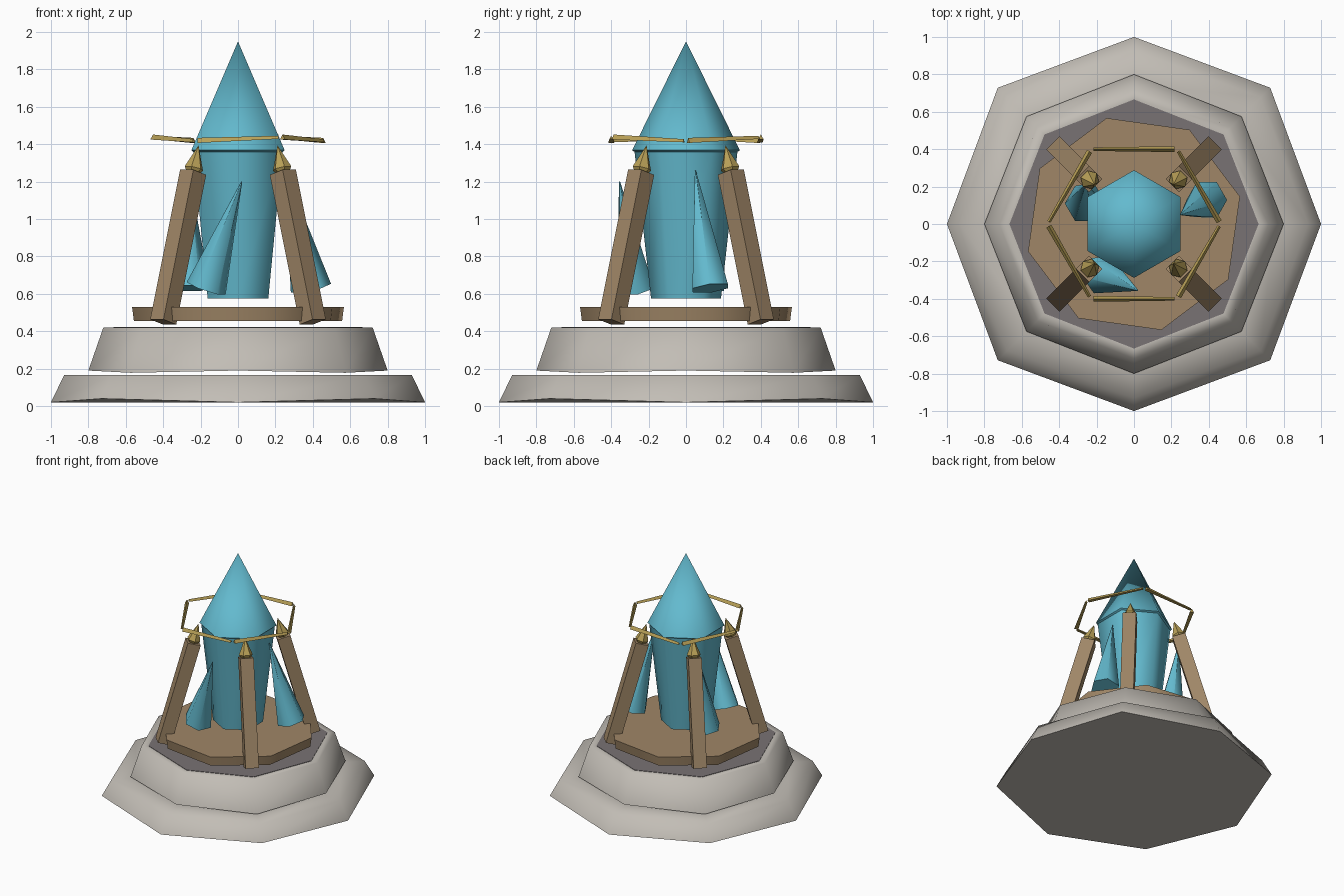
import bpy
from math import cos, sin, pi, radians
from mathutils import Vector

if "Cube" in bpy.data.objects:
    bpy.data.objects.remove(bpy.data.objects["Cube"], do_unlink=True)


def material(name, r, g, b):
    m = bpy.data.materials.new(name)
    m.use_nodes = True
    m.diffuse_color = (r, g, b, 1)
    m.node_tree.nodes["Principled BSDF"].inputs["Base Color"].default_value = (r, g, b, 1)
    return m


stone = material("pale stone", 0.54, 0.51, 0.465)
slate = material("dark stone", 0.19, 0.17, 0.175)
wood = material("brown wood", 0.35, 0.24, 0.135)
teal = material("teal paint", 0.125, 0.49, 0.62)
gold = material("gold", 0.48, 0.35, 0.095)


def loft(name, rings, sides, mat, turn=0.0, diagonal=1.0, sag=0.0, smooth=65):
    """Stack of polygon rings (radius, z); radius 0 makes a point.
    Odd corners are scaled by diagonal, and raised by sag on the lowest ring."""
    verts, faces, loops = [], [], []
    for level, (r, z) in enumerate(rings):
        loop = []
        for i in range(1 if r == 0 else sides):
            a = turn + 2 * pi * i / sides
            odd = i % 2
            k = r * (diagonal if odd else 1)
            lift = sag if odd and level == 0 else 0
            loop.append(len(verts))
            verts.append((k * cos(a), k * sin(a), z + lift))
        loops.append(loop)
    for low, high in zip(loops, loops[1:]):
        for i in range(sides):
            j = (i + 1) % sides
            if len(low) == 1:
                faces.append((low[0], high[j], high[i]))
            elif len(high) == 1:
                faces.append((low[i], low[j], high[0]))
            else:
                faces.append((low[i], low[j], high[j], high[i]))
    if len(loops[0]) > 1:
        faces.append(loops[0][::-1])
    if len(loops[-1]) > 1:
        faces.append(loops[-1])
    mesh = bpy.data.meshes.new(name)
    mesh.from_pydata(verts, [], faces)
    mesh.materials.append(mat)
    ob = bpy.data.objects.new(name, mesh)
    bpy.context.collection.objects.link(ob)
    if smooth:
        bpy.ops.object.select_all(action="DESELECT")
        ob.select_set(True)
        bpy.context.view_layer.objects.active = ob
        bpy.ops.object.shade_smooth_by_angle(angle=radians(smooth))
    return ob


def bar(name, start, end, r0, r1, sides, mat, turn=0.0, smooth=0):
    """Tapered prism or cone running from start to end."""
    start, end = Vector(start), Vector(end)
    axis = end - start
    ob = loft(name, [(r0, 0), (r1, axis.length)], sides, mat, turn, smooth=smooth)
    ob.location = start
    ob.rotation_euler = axis.to_track_quat("Z", "Y").to_euler()
    return ob


# Stepped octagonal plinth
loft("lower_step", [(1.0, 0.02), (0.93, 0.165), (0.75, 0.165)], 8, stone,
     diagonal=1.03, sag=0.02, smooth=80)
loft("upper_step", [(0.8, 0.19), (0.72, 0.42), (0.666, 0.42)], 8, stone,
     diagonal=1.016, sag=-0.012, smooth=80)
loft("plinth_deck", [(0.666, 0.416), (0.666, 0.423)], 8, slate, diagonal=1.016, smooth=0)

# Wooden launch platform
loft("platform", [(0.575, 0.455), (0.585, 0.53)], 8, wood, turn=radians(14.5), smooth=50)

# Rocket body and nose, hexagonal with corners to front and back
loft("rocket_body", [(0.187, 0.575), (0.275, 1.36)], 6, teal, turn=pi / 2)
loft("rocket_nose", [(0.27, 1.355), (0.288, 1.368), (0, 1.95)], 6, teal, turn=pi / 2)

# Leaning conical fins: base centre, tip
fins = [((-0.17, -0.27, 0.63), (0.02, -0.355, 1.2)),
        ((0.39, 0.13, 0.63), (0.25, 0.05, 1.26)),
        ((-0.26, 0.11, 0.63), (-0.26, 0.21, 1.22))]
for i, (base, tip) in enumerate(fins):
    bar(f"fin_{i + 1}", base, tip, 0.11, 0.003, 6, teal, smooth=65)

# Four inclined timber posts, each with a gold spike
for fb, sy in (("front", -1), ("back", 1)):
    for lr, sx in (("right", -1), ("left", 1)):
        length = Vector((0.16, 0.8)).length
        foot = Vector((sx * 0.4, sy * 0.4, 0.45))
        head = Vector((sx * 0.24, sy * 0.24, 1.25))
        post = loft(f"{fb}_{lr}_post", [(0.071, 0), (0.071, (head - foot).length)], 4, wood,
                    turn=pi / 4, smooth=0)
        # square section faces the rocket
        along = (head - foot).normalized()
        side = Vector((-sy, sx, 0)).normalized() * (sx * sy)
        matrix = post.matrix_world.to_3x3()
        matrix.col[0] = side
        matrix.col[1] = along.cross(side)
        matrix.col[2] = along
        post.matrix_world = matrix.to_4x4()
        post.location = foot
        spike = loft(f"{fb}_{lr}_spike", [(0.03, 0), (0.052, 0.03), (0, 0.16)], 6, gold, smooth=0)
        spike.location = head - along * 0.01
        spike.rotation_euler = along.to_track_quat("Z", "Y").to_euler()

# Hexagonal gold ring of slightly tilted bars with open corners
for i in range(6):
    a, b = (Vector((0.462 * cos(t), 0.462 * sin(t), 1.425))
            for t in (i * pi / 3, (i + 1) * pi / 3))
    tilt = Vector((0, 0, 0.009 if i % 2 else -0.009))
    bar(f"ring_bar_{i + 1}", a.lerp(b, 0.03) + tilt, a.lerp(b, 0.97) - tilt,
        0.018, 0.011, 3, gold, turn=pi / 2)
